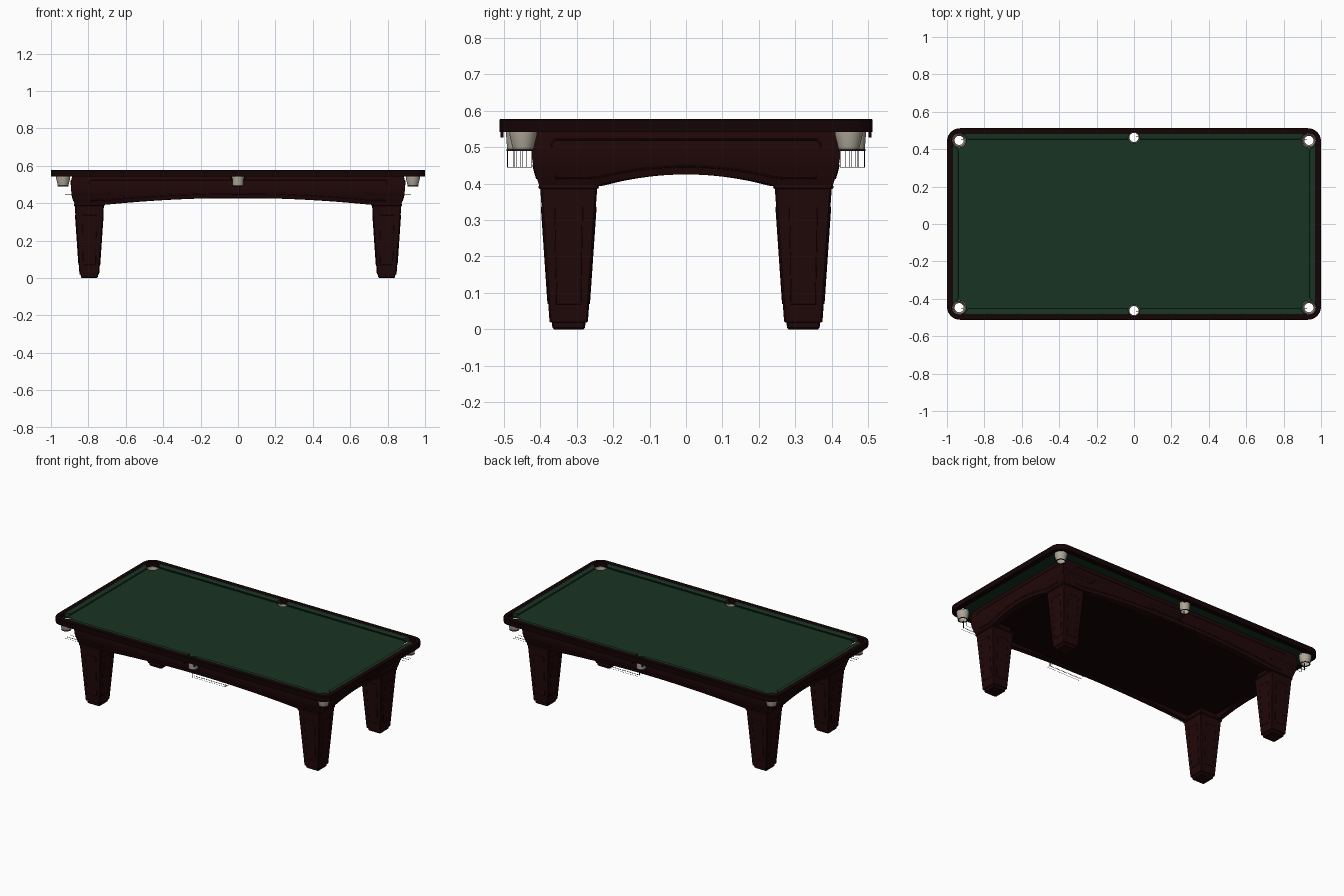
import bpy, bmesh, math

if "Cube" in bpy.data.objects:
    bpy.data.objects.remove(bpy.data.objects["Cube"])

def material(name, rgb):
    m = bpy.data.materials.new(name)
    m.diffuse_color = (*rgb, 1)
    m.use_nodes = True
    m.node_tree.nodes["Principled BSDF"].inputs["Base Color"].default_value = m.diffuse_color
    return m

WOOD = material("dark mahogany", (0.0145, 0.0022, 0.0026))
RAIL = material("rail wood", (0.007, 0.0010, 0.0013))
CLOTH = material("green cloth", (0.0095, 0.033, 0.017))
CUP = material("warm grey metal", (0.42, 0.38, 0.31))
WIRE = material("dark wire", (0.02, 0.02, 0.02))

def select(ob):
    bpy.ops.object.select_all(action='DESELECT')
    ob.select_set(True)
    bpy.context.view_layer.objects.active = ob

def finish(name, bm, mat, smooth=True):
    bmesh.ops.recalc_face_normals(bm, faces=bm.faces)
    me = bpy.data.meshes.new(name)
    bm.to_mesh(me)
    bm.free()
    ob = bpy.data.objects.new(name, me)
    bpy.context.collection.objects.link(ob)
    me.materials.append(mat)
    if smooth:
        select(ob)
        bpy.ops.object.shade_smooth_by_angle(angle=math.radians(35))
    return ob

def loft(bm, loops, ring=False):
    """Skin closed loops; ring joins last to first, otherwise ends are capped."""
    rows = [[bm.verts.new(p) for p in l] for l in loops]
    n = len(rows[0])
    for a, b in zip(rows, rows[1:] + (rows[:1] if ring else [])):
        for i in range(n):
            j = (i + 1) % n
            bm.faces.new((a[i], a[j], b[j], b[i]))
    if not ring:
        bm.faces.new(rows[0])
        bm.faces.new(rows[-1])

def rounded(hx, hy, r, z, seg=10):
    pts = []
    for q, (sx, sy) in enumerate([(1, 1), (-1, 1), (-1, -1), (1, -1)]):
        for k in range(seg + 1):
            a = math.pi / 2 * (q + k / seg)
            pts.append((sx * (hx - r) + r * math.cos(a), sy * (hy - r) + r * math.sin(a), z))
    return pts

def circle(c, r, z, n=32):
    return [(c[0] + r * math.cos(2 * math.pi * k / n), c[1] + r * math.sin(2 * math.pi * k / n), z)
            for k in range(n)]

def tubes(name, paths, radius, mat, cyclic=False, res=2):
    cu = bpy.data.curves.new(name, 'CURVE')
    cu.dimensions = '3D'
    cu.bevel_depth, cu.bevel_resolution = radius, res
    for path in paths:
        sp = cu.splines.new('POLY')
        sp.points.add(len(path) - 1)
        for p, co in zip(sp.points, path):
            p.co = (*co, 1)
        sp.use_cyclic_u = cyclic
    cu.materials.append(mat)
    ob = bpy.data.objects.new(name, cu)
    bpy.context.collection.objects.link(ob)
    select(ob)
    bpy.ops.object.convert(target='MESH')

def box(name, lo, hi, mat):
    bm = bmesh.new()
    loft(bm, [[(lo[0], lo[1], z), (hi[0], lo[1], z), (hi[0], hi[1], z), (lo[0], hi[1], z)]
              for z in (lo[2], hi[2])])
    return finish(name, bm, mat, False)

CORNERS = [(sx * 0.935, sy * 0.447) for sx in (-1, 1) for sy in (-1, 1)]
SIDES = [(0, 0.463), (0, -0.463)]

# Top rail, playing bed, and pocket holes cut through both
bm = bmesh.new()
loft(bm, [rounded(1, 0.512, 0.07, 0.542), rounded(1, 0.512, 0.07, 0.575),
          rounded(0.998, 0.510, 0.068, 0.577),
          rounded(0.968, 0.48, 0.07, 0.577), rounded(0.968, 0.48, 0.07, 0.542)], ring=True)
rail = finish("top_rail", bm, RAIL)
bm = bmesh.new()
loft(bm, [rounded(0.975, 0.487, 0.07, 0.547), rounded(0.975, 0.487, 0.07, 0.555)])
bed = finish("cloth_bed", bm, CLOTH)

# Cushions: nose profile with mitred ends
PROFILE = [(0.484, 0.552), (0.482, 0.576), (0.456, 0.574), (0.451, 0.570), (0.461, 0.552)]
def cushion(name, a, b, shift, flare, place):
    bm = bmesh.new()
    ends = []
    for s, e in ((a, -flare[0]), (b, flare[1])):
        ends.append([place(s + e * (d - 0.451), d + shift, z) for d, z in PROFILE])
    loft(bm, ends)
    return finish(name, bm, CLOTH, False)

cushions = []
for s, tag in ((-1, "front"), (1, "back")):
    cushions.append(cushion(f"{tag}_left_cushion", -0.885, -0.034, 0, (0.9, 0.25),
                            lambda t, d, z: (t, s * d, z)))
    cushions.append(cushion(f"{tag}_right_cushion", 0.034, 0.885, 0, (0.25, 0.9),
                            lambda t, d, z: (t, s * d, z)))
for s, tag in ((-1, "left"), (1, "right")):
    cushions.append(cushion(f"{tag}_end_cushion", -0.395, 0.395, 0.488, (0.9, 0.9),
                            lambda t, d, z: (s * d, t, z)))

bm = bmesh.new()
for c in CORNERS:
    loft(bm, [circle(c, 0.037, 0.5), circle(c, 0.037, 0.6)])
for c in SIDES:
    loft(bm, [circle(c, 0.030, 0.5), circle(c, 0.030, 0.6)])
cutter = finish("pocket_cutter", bm, CLOTH, False)
cutter.hide_render = True
for ob in [rail, bed] + cushions:
    mod = ob.modifiers.new("pockets", 'BOOLEAN')
    mod.operation, mod.solver, mod.object = 'DIFFERENCE', 'EXACT', cutter
    select(ob)
    bpy.ops.object.modifier_apply(modifier=mod.name)
bpy.data.objects.remove(cutter)

# Pocket cups, dark lower rims and wire ball racks
for i, c in enumerate(CORNERS + SIDES):
    r = 0.037 if i < 4 else 0.030
    bm = bmesh.new()
    loft(bm, [circle(c, rad, z) for rad, z in
              [(0.028, 0.494), (r + 0.001, 0.535), (r + 0.001, 0.544),
               (r - 0.003, 0.544), (r - 0.004, 0.535), (0.0245, 0.494)]], ring=True)
    finish(f"pocket_cup_{i + 1}", bm, CUP)
    tubes(f"cup_rim_{i + 1}", [circle(c, 0.0275, 0.492)], 0.003, WIRE, True)
    d = -1 if c[0] > 0 else 1
    s = 1 if c[1] > 0 else -1
    x0, x1, zl = c[0] + d * 0.01, c[0] + d * 0.25, 0.445
    racks = []
    for off in (-0.024, 0.003, 0.008, 0.027):
        y = c[1] + s * off
        racks.append([(x0, y, 0.492), (x0, y, zl), (x1, y, zl), (x1, y, zl + 0.02)])
    racks.append([(x1, c[1] - s * 0.024, zl), (x1, c[1] + s * 0.027, zl)])
    tubes(f"ball_rack_{i + 1}", racks, 0.0009, WIRE, res=1)

# Small rail brackets beside each side pocket
for s in (-1, 1):
    for x in (-0.037, 0.037):
        box("rail_bracket", (x - 0.004, s * 0.505 - 0.004, 0.526), (x + 0.004, s * 0.505 + 0.004, 0.545), RAIL)

# Skirt: bulged apron on four sides, arched between the legs
def bulge(z):
    t = min(max((z - 0.392) / 0.156, 0), 1)
    return 0.022 * math.sin(math.pi * t * 0.78)

def arch(s, inner, rise):
    return 0.393 + rise * (1 - (s / inner) ** 2) if abs(s) < inner else 0.393

def apron(name, half, dist, inner, rise, panel, place):
    bm = bmesh.new()
    loops = []
    for k in range(61):
        u = -1 + k / 30
        zb = arch(u * half, inner, rise)
        zs = [zb + (0.548 - zb) * j / 8 for j in range(9)]
        loop = [place(u * (half + bulge(z)), dist + bulge(z), z) for z in zs]
        loop += [place(u * (half - 0.03), dist - 0.03, z) for z in (0.548, zb)]
        loops.append(loop)
    loft(bm, loops)
    finish(name, bm, WOOD)
    # raised moulding outlining the panel, following the arch
    path = [(-panel, 0.508), (-panel + 0.01, 0.521), (panel - 0.01, 0.521), (panel, 0.508)]
    for k in range(25):
        s = (panel - 0.014) * (1 - k / 12)
        path.append((s, arch(s, inner, rise) + 0.022))
    tubes(name + "_moulding", [[place(s, dist + bulge(z), z) for s, z in path]], 0.0025, WOOD, True)

for s, tag in ((-1, "front"), (1, "back")):
    apron(tag + "_apron", 0.872, 0.402, 0.72, 0.035, 0.80, lambda t, d, z: (t, s * d, z))
for s, tag in ((-1, "left"), (1, "right")):
    apron(tag + "_apron", 0.402, 0.872, 0.25, 0.032, 0.37, lambda t, d, z: (s * d, t, z))
# Closed underside and the square band under the rail
box("under_board", (-0.86, -0.39, 0.426), (0.86, 0.39, 0.434), RAIL)
box("upper_band", (-0.888, -0.418, 0.531), (0.888, 0.418, 0.5475), WOOD)

# Legs: tapered chamfered posts with collar, foot and framed panels
def section(cx, cy, h, z, ch=0.005):
    k = h - ch
    return [(cx + x, cy + y, z) for x, y in
            [(h, -k), (h, k), (k, h), (-k, h), (-h, k), (-h, -k), (-k, -h), (k, -h)]]

def width(z):
    return 0.053 + (0.078 - 0.053) * (z - 0.02) / 0.365

STEPS = [(0.040, 0), (0.045, 0.005), (0.046, 0.018), (0.052, 0.02), (0.053, 0.024), (width(0.385), 0.385),
         (0.082, 0.387), (0.083, 0.391), (0.081, 0.397), (0.068, 0.399), (0.068, 0.43)]
for sx, xt in ((-1, "left"), (1, "right")):
    for sy, yt in ((-1, "front"), (1, "back")):
        cx, cy = sx * 0.795, sy * 0.322
        bm = bmesh.new()
        loft(bm, [section(cx, cy, h, z) for h, z in STEPS])
        finish(f"{yt}_{xt}_leg", bm, WOOD, False)
        frames = []
        for q in range(4):
            c, s = math.cos(q * math.pi / 2), math.sin(q * math.pi / 2)
            quad = [(-0.033, 0.07), (0.033, 0.07), (0.038, 0.335), (-0.038, 0.335)]
            frames.append([(cx + c * width(z) - s * t, cy + s * width(z) + c * t, z) for t, z in quad])
        tubes(f"{yt}_{xt}_leg_panels", frames, 0.002, WOOD, True, 1)
